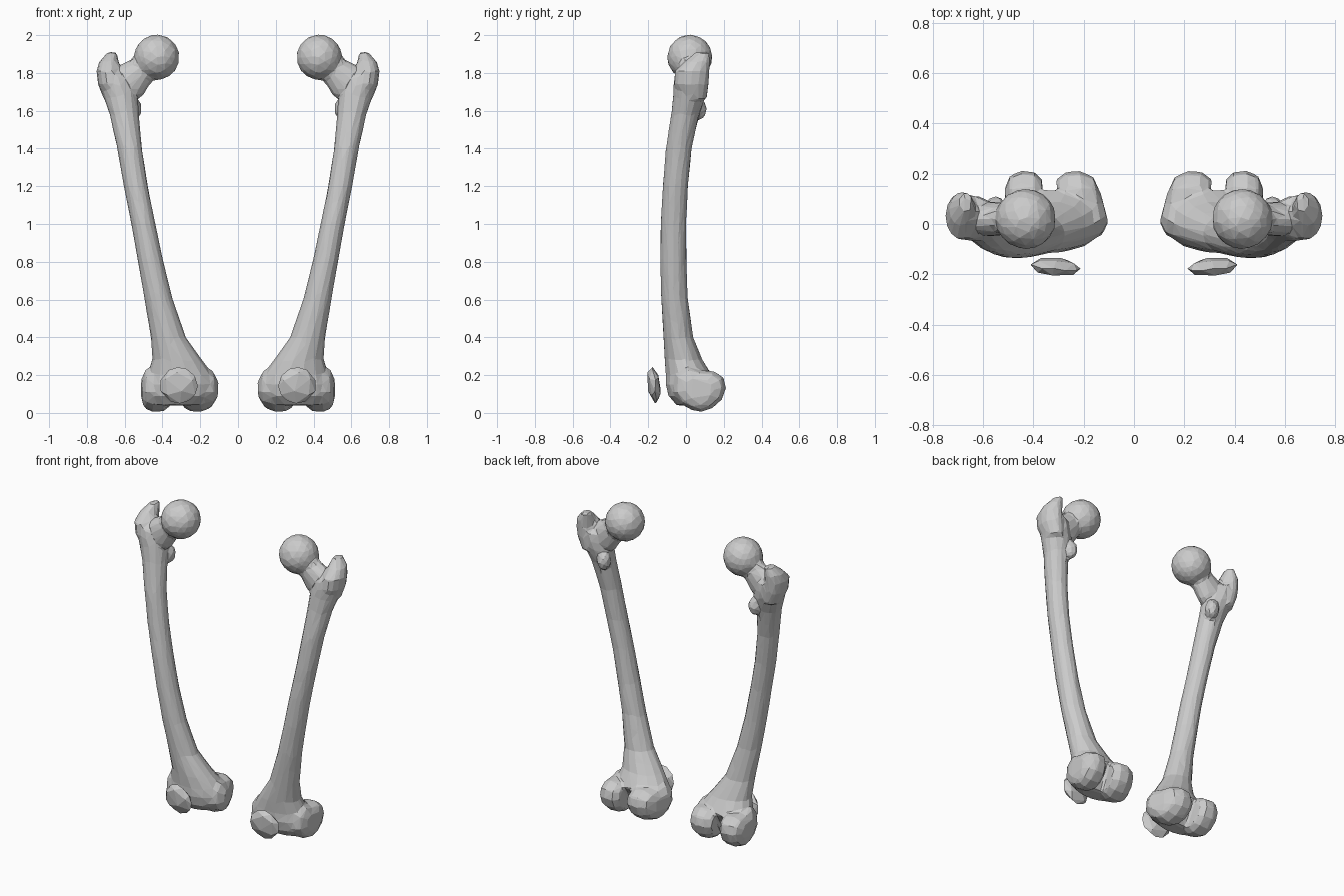
import bpy, bmesh
from math import sin, cos, pi
from mathutils import Vector, Matrix


def loft(bm, sections):
    """Skin a list of closed sections and cap both ends."""
    rings = [[bm.verts.new(p) for p in s] for s in sections]
    for a, b in zip(rings, rings[1:]):
        n = len(a)
        for i in range(n):
            j = (i + 1) % n
            bm.faces.new((a[i], a[j], b[j], b[i]))
    bm.faces.new(rings[0][::-1])
    bm.faces.new(rings[-1])


def ring(c, u, v, n=14):
    """Elliptical section with half-axes u and v."""
    return [Vector(c) + Vector(u) * cos(2 * pi * i / n) + Vector(v) * sin(2 * pi * i / n)
            for i in range(n)]


def level(z, x0, x1, y0, y1):
    """Horizontal section from its x and y limits."""
    return ring(((x0 + x1) / 2, (y0 + y1) / 2, z), ((x1 - x0) / 2, 0, 0), (0, (y1 - y0) / 2, 0))


def ball(bm, c, r, sub=3):
    m = Matrix.Translation(c) @ Matrix.Diagonal((*r, 1))
    bmesh.ops.create_icosphere(bm, subdivisions=sub, radius=1, matrix=m)


def finish(bm, name, modifiers):
    """Make the right-hand bone and mirror it to the left."""
    bmesh.ops.recalc_face_normals(bm, faces=bm.faces)
    me = bpy.data.meshes.new(name)
    bm.to_mesh(me)
    bm.free()
    ob = bpy.data.objects.new(name, me)
    bpy.context.collection.objects.link(ob)
    for kind, props in modifiers:
        mod = ob.modifiers.new(kind.title(), kind)
        for key, val in props.items():
            setattr(mod, key, val)
    mir = ob.modifiers.new("Mirror", 'MIRROR')
    mir.use_mirror_merge = False
    return ob


bm = bmesh.new()

# Shaft, flaring into the knee end below and the hip end above
loft(bm, [level(*r) for r in [
    (0.04, 0.20, 0.44, -0.05, 0.05), (0.09, 0.14, 0.48, -0.095, 0.075),
    (0.15, 0.125, 0.49, -0.11, 0.10), (0.20, 0.13, 0.48, -0.11, 0.14),
    (0.28, 0.19, 0.455, -0.115, 0.09), (0.40, 0.275, 0.462, -0.12, 0.04),
    (0.60, 0.345, 0.495, -0.133, 0.012), (0.80, 0.395, 0.53, -0.138, 0.003),
    (1.00, 0.437, 0.565, -0.135, 0.003), (1.20, 0.477, 0.605, -0.124, 0.012),
    (1.40, 0.508, 0.64, -0.108, 0.032), (1.58, 0.525, 0.68, -0.08, 0.07),
    (1.68, 0.53, 0.715, -0.07, 0.105), (1.74, 0.55, 0.735, -0.068, 0.115),
    (1.79, 0.575, 0.74, -0.06, 0.115)]])

# Greater trochanter, leaning back to its tip
loft(bm, [level(*r) for r in [
    (1.66, 0.60, 0.71, -0.03, 0.11), (1.74, 0.61, 0.742, -0.065, 0.122),
    (1.81, 0.622, 0.75, -0.062, 0.125), (1.86, 0.632, 0.735, -0.01, 0.128),
    (1.91, 0.642, 0.69, 0.05, 0.125)]])

# Lesser trochanter
ball(bm, (0.55, 0.065, 1.61), (0.04, 0.045, 0.06))

# Neck and head
k = 0.707
loft(bm, [ring(c, (r * k, 0, r * k), (0, w, 0)) for c, r, w in [
    ((0.44, 0.02, 1.88), 0.075, 0.07), ((0.52, 0.02, 1.805), 0.083, 0.065),
    ((0.58, 0.02, 1.75), 0.105, 0.07), ((0.63, 0.02, 1.70), 0.07, 0.06)]])
ball(bm, (0.43, 0.02, 1.883), (0.12, 0.12, 0.12))

# Condyles: one side profile scaled across the width
profile = [(-0.06, 0.20), (-0.07, 0.11), (-0.03, 0.05), (0.03, 0.015), (0.08, 0.005),
           (0.14, 0.025), (0.19, 0.07), (0.212, 0.13), (0.20, 0.185), (0.15, 0.22),
           (0.08, 0.225), (0.0, 0.25)]
for stations in ([(0.11, 0.45), (0.135, 0.82), (0.19, 1.0), (0.245, 0.97), (0.285, 0.75)],
                 [(0.36, 0.75), (0.39, 0.97), (0.45, 1.0), (0.49, 0.85), (0.51, 0.5)]):
    loft(bm, [[Vector((x + (0.12 * y if x < 0.3 else 0.02 * y),
                       0.07 + (y - 0.07) * s, 0.12 + (z - 0.12) * s))
               for y, z in profile] for x, s in stations])

# Fuse the parts and reduce them to coarse flat facets
finish(bm, "thigh_bones", [
    ('REMESH', dict(mode='VOXEL', voxel_size=0.011)),
    ('SMOOTH', dict(factor=0.5, iterations=4)),
    ('DECIMATE', dict(ratio=0.04))])

# Kneecap: rounded disc, domed in front and tilted back at the bottom
bm = bmesh.new()
ball(bm, (0, 0, 0), (0.1, 0.034, 0.096), 2)
bm.transform(Matrix.Translation((0.313, -0.17, 0.146))
             @ Matrix.Rotation(0.14, 4, 'X') @ Matrix.Rotation(0.08, 4, 'Z'))
finish(bm, "kneecaps", [('DECIMATE', dict(ratio=0.5))])
